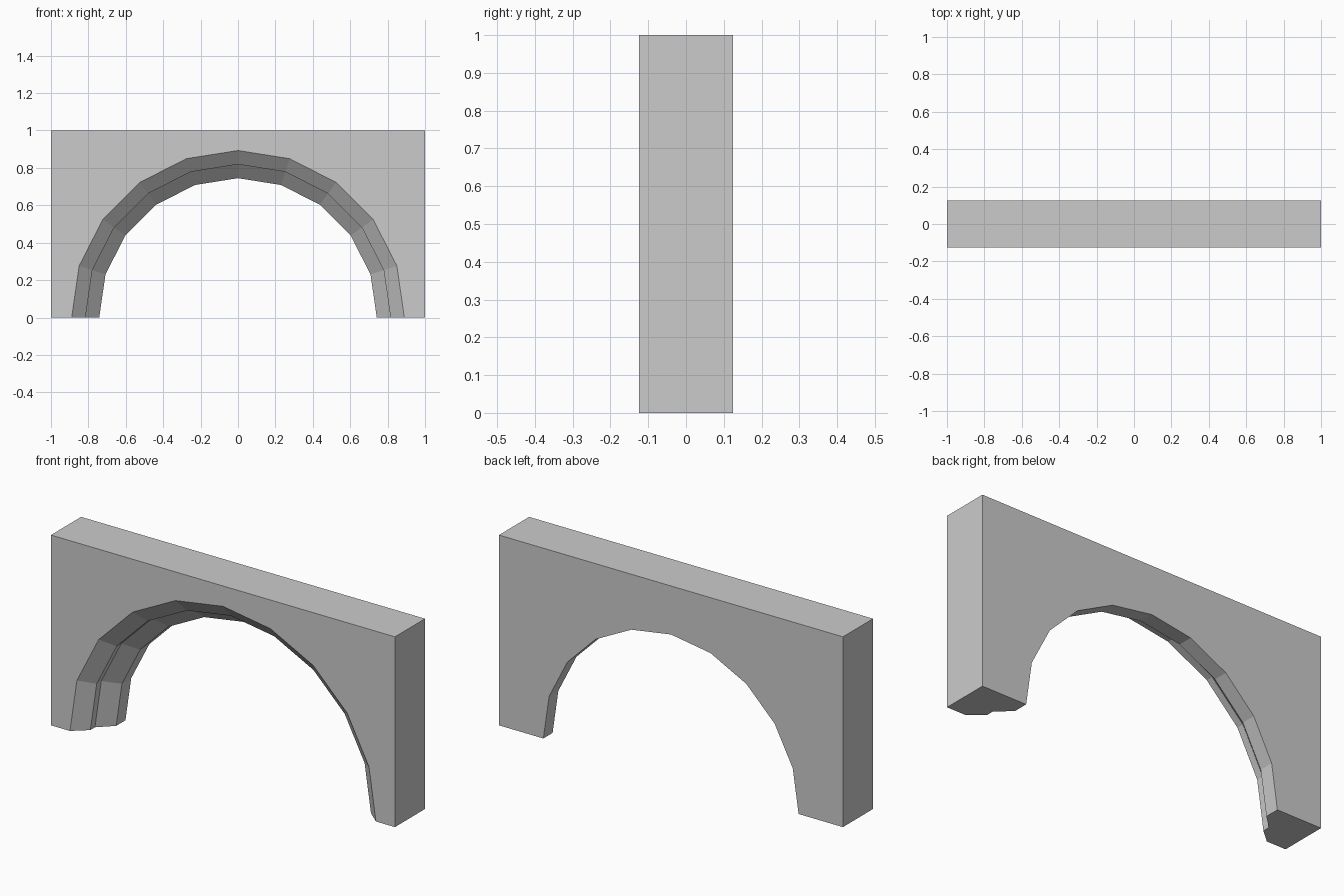
import bpy, bmesh
from math import cos, sin, pi

if "Cube" in bpy.data.objects:
    bpy.data.objects.remove(bpy.data.objects["Cube"])

SEGMENTS = 10
DEPTH = 0.125
# stepped, chamfered arch moulding: (radius, y) from front to back
PROFILE = [(0.893, -DEPTH), (0.819, -0.061), (0.819, -0.023),
           (0.745, 0.048), (0.745, DEPTH)]

bm = bmesh.new()


def arch_ring(r, y):
    """Half circle of points, from right foot over the top to left foot."""
    ring = []
    for i in range(SEGMENTS + 1):
        a = pi * i / SEGMENTS
        x = r * cos(a)
        if i in (0, SEGMENTS):          # feet sit very slightly inward
            x *= 0.996
        ring.append(bm.verts.new((x, y, max(0.0, r * sin(a)) if 0 < i < SEGMENTS else 0.0)))
    return ring


def corners(y):
    """Outer block corners: left foot, left top, right top, right foot."""
    return [bm.verts.new((x, y, z)) for x, z in ((-1, 0), (-1, 1), (1, 1), (1, 0))]


rings = [arch_ring(r, y) for r, y in PROFILE]
front, back = corners(-DEPTH), corners(DEPTH)

# underside of the arch
for a, b in zip(rings, rings[1:]):
    for i in range(SEGMENTS):
        bm.faces.new((a[i], a[i + 1], b[i + 1], b[i]))

# front and back walls
bm.faces.new(rings[0] + front)
bm.faces.new(rings[-1] + back)

# ends and top
for i in range(3):
    bm.faces.new((front[i], front[i + 1], back[i + 1], back[i]))

# soles of the two feet
for corner, end in ((0, -1), (3, 0)):
    bm.faces.new([front[corner]] + [r[end] for r in rings] + [back[corner]])

bmesh.ops.recalc_face_normals(bm, faces=bm.faces)
mesh = bpy.data.meshes.new("arch_wall")
bm.to_mesh(mesh)
bm.free()
bpy.context.collection.objects.link(bpy.data.objects.new("arch_wall", mesh))
